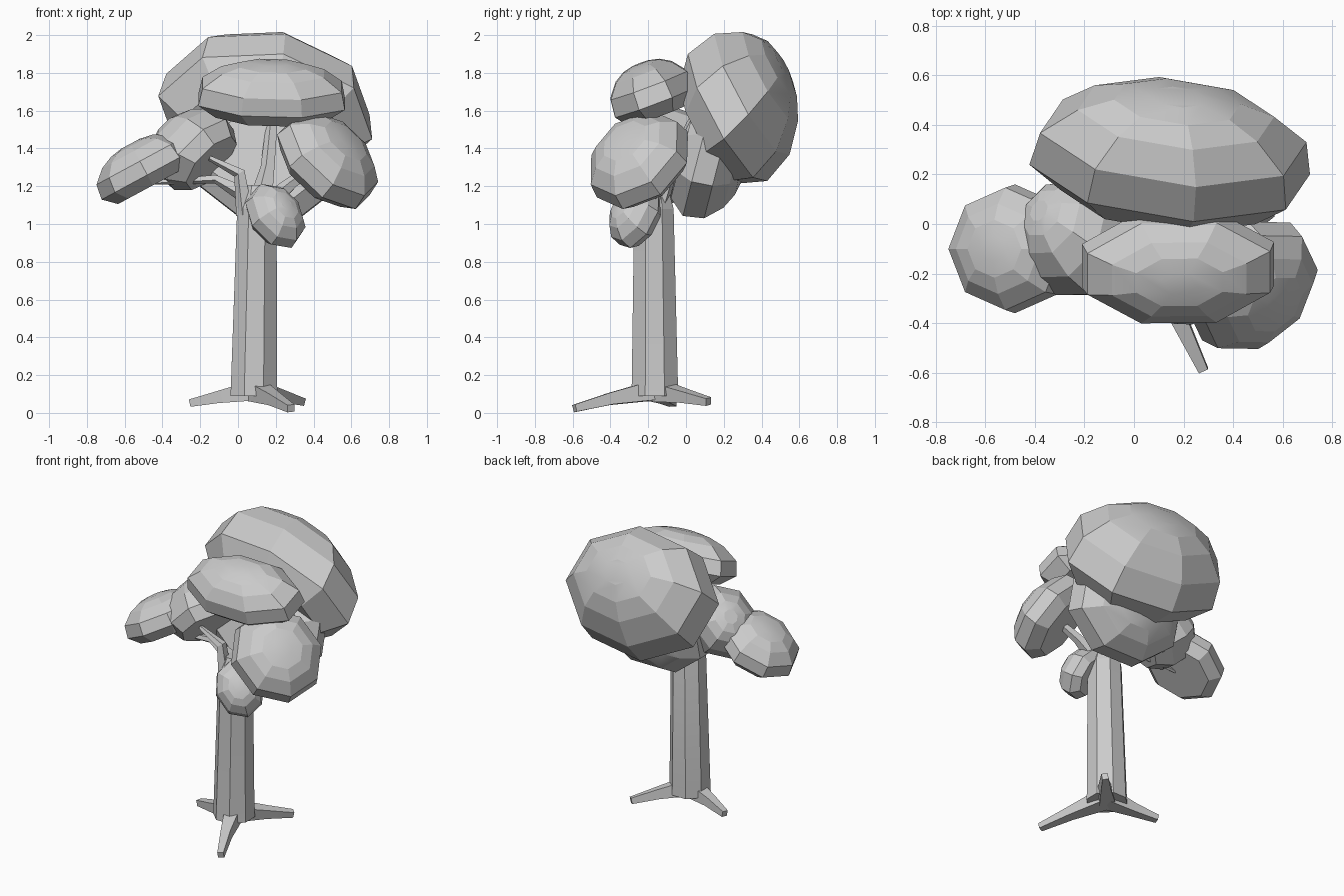
import bpy, math
from mathutils import Vector

if "Cube" in bpy.data.objects:
    bpy.data.objects.remove(bpy.data.objects["Cube"])


def make_object(name, rings):
    """Skin equal-sized rings of points and cap both ends."""
    n = len(rings[0])
    verts = [p for ring in rings for p in ring]
    faces = [list(range(n))[::-1]]
    for k in range(len(rings) - 1):
        for i in range(n):
            j = (i + 1) % n
            faces.append([k * n + i, k * n + j, (k + 1) * n + j, (k + 1) * n + i])
    faces.append([(len(rings) - 1) * n + i for i in range(n)])
    mesh = bpy.data.meshes.new(name)
    mesh.from_pydata([tuple(v) for v in verts], [], faces)
    obj = bpy.data.objects.new(name, mesh)
    bpy.context.collection.objects.link(obj)
    bpy.ops.object.select_all(action='DESELECT')
    obj.select_set(True)
    bpy.context.view_layer.objects.active = obj
    bpy.ops.object.shade_smooth_by_angle(angle=math.radians(14))
    return obj


def circle(c, u, v, ru, rv, n, phase=0.0):
    return [c + u * ru * math.cos(phase + math.tau * i / n)
            + v * rv * math.sin(phase + math.tau * i / n) for i in range(n)]


def tube(name, path, radii, sides):
    pts = [Vector(p) for p in path]
    overall = (pts[-1] - pts[0]).normalized()
    ref = Vector((0, 1, 0)) if abs(overall.y) < 0.8 else Vector((1, 0, 0))
    rings = []
    for i, p in enumerate(pts):
        t = (pts[min(i + 1, len(pts) - 1)] - pts[max(i - 1, 0)]).normalized()
        u = ref.cross(t).normalized()
        v = t.cross(u)
        rings.append(circle(p, u, v, radii[i], radii[i], sides, math.pi / sides))
    return make_object(name, rings)


# Dome section shared by all foliage: (height fraction, radius fraction)
DOME = [(-0.5, 0.76), (-0.25, 1.0), (0.08, 0.95), (0.33, 0.7), (0.45, 0.45), (0.5, 0.2)]


def foliage(name, centre, axis, along, rx, ry, height, phase=0.0, lean=(0, 0, 0)):
    """Faceted dome; lean slides the upper rings sideways."""
    c, w, lean = Vector(centre), Vector(axis).normalized(), Vector(lean)
    u = Vector(along)
    u = (u - w * u.dot(w)).normalized()
    v = w.cross(u)
    make_object(name, [circle(c + w * h * height + lean * (h + 0.25), u, v,
                              rx * r, ry * r, 8, phase) for h, r in DOME])


# Trunk
tube("trunk", [(0.085, -0.165, 0.09), (0.085, -0.165, 0.16), (0.1, -0.17, 1.08),
               (0.1, -0.16, 1.2)], [0.135, 0.132, 0.113, 0.07], 8)

# Roots
for name, mid, tip in (("root_front", (0.19, -0.4, 0.075), (0.28, -0.59, 0.024)),
                       ("root_left", (-0.1, -0.12, 0.085), (-0.25, -0.07, 0.053)),
                       ("root_right", (0.23, -0.01, 0.09), (0.34, 0.12, 0.06))):
    tube(name, [(0.09, -0.165, 0.12), mid, tip], [0.075, 0.045, 0.028], 4)

# Branches
tube("branch_back", [(0.12, -0.16, 1.1), (0.16, -0.08, 1.3), (0.19, 0.08, 1.62)],
     [0.07, 0.04, 0.03], 5)
tube("branch_left_upper", [(0.04, -0.2, 1.05), (0.01, -0.2, 1.27), (-0.15, -0.2, 1.35)],
     [0.05, 0.035, 0.015], 5)
tube("branch_left_lower", [(0.05, -0.13, 1.15), (-0.12, -0.12, 1.24), (-0.45, -0.12, 1.22)],
     [0.05, 0.025, 0.012], 5)
tube("branch_right", [(0.13, -0.17, 1.08), (0.29, -0.2, 1.22), (0.5, -0.25, 1.36)],
     [0.06, 0.035, 0.02], 5)
tube("branch_front", [(0.13, -0.2, 0.98), (0.22, -0.29, 1.06)], [0.05, 0.02], 5)

# Foliage clumps
X, Y, Z = (1, 0, 0), (0, 1, 0), (0, 0, 1)
HALF = math.pi / 8
foliage("foliage_back_top", (0.16, 0.325, 1.625), (0.13, 0.86, 0.5), (1, -0.1, -0.14),
        0.58, 0.405, 0.49, 0.12, (-0.02, -0.03, 0.13))
foliage("foliage_back_low", (0.17, 0.145, 1.33), (0, 0.97, -0.25), X, 0.43, 0.345, 0.34, HALF)
foliage("foliage_top", (0.18, -0.19, 1.715), (0.03, -0.35, 0.93), X, 0.42, 0.245, 0.29, HALF)
foliage("foliage_left_outer", (-0.51, -0.1, 1.315), (-0.47, 0, 0.87), Y, 0.26, 0.275, 0.25)
foliage("foliage_left_inner", (-0.25, -0.06, 1.415), (-0.62, 0.35, 0.6), Z, 0.245, 0.23, 0.29,
        0, (-0.05, 0.08, 0))
foliage("foliage_right", (0.495, -0.265, 1.36), (0.6, -0.48, 0.64), (0.5, 0, -0.5),
        0.31, 0.295, 0.28, HALF)
foliage("foliage_front_small", (0.21, -0.285, 1.055), (0.47, -0.7, 0.5), (-0.35, 0, 1),
        0.19, 0.155, 0.2)
